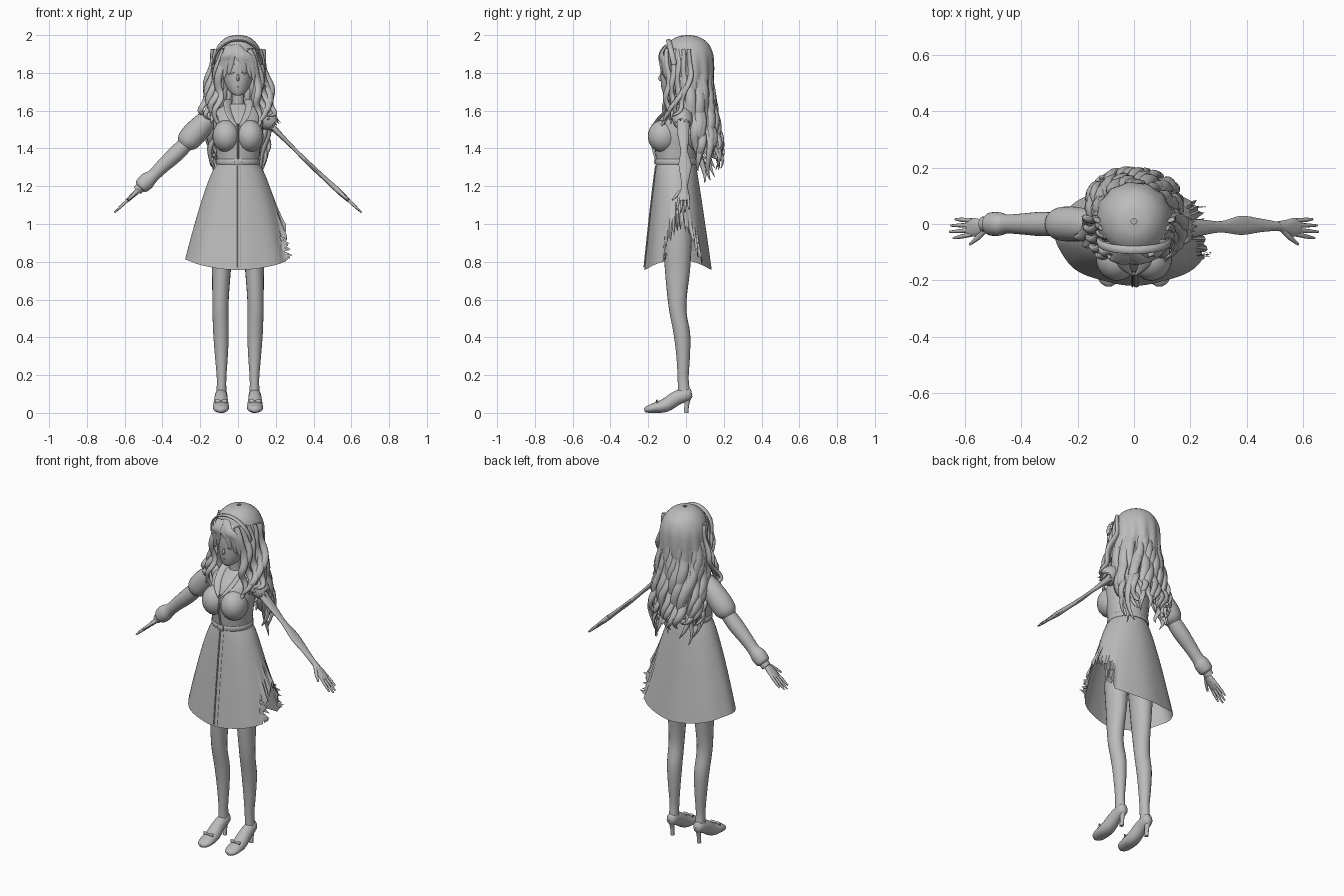
import bpy, bmesh, math, random
from mathutils import Vector

random.seed(4)
X, Y, Z = Vector((1, 0, 0)), Vector((0, 1, 0)), Vector((0, 0, 1))

if "Cube" in bpy.data.objects:
    bpy.data.objects.remove(bpy.data.objects["Cube"])

grey = bpy.data.materials.new("plain grey")
grey.use_nodes = True
grey.diffuse_color = (.5, .5, .5, 1)
grey.node_tree.nodes["Principled BSDF"].inputs["Base Color"].default_value = grey.diffuse_color


def finish(name, bm, angle=50, outward=True):
    if outward:
        bmesh.ops.recalc_face_normals(bm, faces=bm.faces)
    mesh = bpy.data.meshes.new(name)
    bm.to_mesh(mesh)
    bm.free()
    obj = bpy.data.objects.new(name, mesh)
    bpy.context.collection.objects.link(obj)
    mesh.materials.append(grey)
    bpy.ops.object.select_all(action='DESELECT')
    obj.select_set(True)
    bpy.context.view_layer.objects.active = obj
    bpy.ops.object.shade_smooth_by_angle(angle=math.radians(angle))
    return obj


def smooth_path(pts, sub):
    """Catmull-Rom through points of any dimension."""
    out, last = [], len(pts) - 1
    for i in range(last):
        quad = (pts[max(i - 1, 0)], pts[i], pts[i + 1], pts[min(i + 2, last)])
        for k in range(sub):
            t = k / sub
            out.append([b + t * (c - a) / 2 + t * t * (2 * a - 5 * b + 4 * c - d) / 2
                        + t ** 3 * (3 * (b - c) + d - a) / 2 for a, b, c, d in zip(*quad)])
    return out + [list(pts[-1])]


def skin_rings(bm, rings, caps=True):
    for low, high in zip(rings, rings[1:]):
        for i in range(len(low)):
            j = (i + 1) % len(low)
            bm.faces.new((low[i], low[j], high[j], high[i]))
    if caps:
        bm.faces.new(rings[0][::-1])
        bm.faces.new(rings[-1])


def sweep(bm, pts, side=X, level=False, n=16, sub=4, caps=True):
    """Ellipse swept along (x, y, z, half width, half depth) points."""
    path, rings = smooth_path(pts, sub), []
    for i, p in enumerate(path):
        ahead, behind = path[min(i + 1, len(path) - 1)], path[max(i - 1, 0)]
        t = Z if level else (Vector(ahead[:3]) - Vector(behind[:3])).normalized()
        u = (side - t * side.dot(t)).normalized()
        v = t.cross(u)
        ring = []
        for k in range(n):
            a = math.tau * k / n
            ring.append(bm.verts.new(Vector(p[:3]) + u * p[3] * math.cos(a) + v * p[4] * math.sin(a)))
        rings.append(ring)
    skin_rings(bm, rings, caps)
    return rings


def part(name, pts, **options):
    bm = bmesh.new()
    sweep(bm, pts, **options)
    return finish(name, bm)


def flip(pts, s):
    return [(s * p[0], *p[1:]) for p in pts]


def lock(bm, pts, r, wave=0, phase=0, side=X, flat=.6):
    """Tapered, wavy lock of hair."""
    path = smooth_path(pts, 7)
    out = []
    for i, (x, y, z) in enumerate(path):
        t = i / (len(path) - 1)
        w = wave * min(1, t * 1.6)
        size = r * max(.06, math.sin(math.pi * (.18 + .82 * t)) ** .7)
        swing = phase + t * 15
        out.append((x + w * math.sin(swing), y + w * math.cos(swing), z, size, size * flat))
    sweep(bm, out, side=side, n=8, sub=1)


# Legs, shoes, heels and bows
leg = [(.07, -.04, 1.1, .07, .08), (.085, -.045, .9, .06, .075), (.088, -.045, .75, .05, .066),
       (.092, -.047, .62, .044, .052), (.093, -.042, .53, .042, .045), (.09, -.022, .42, .041, .044),
       (.088, -.015, .3, .034, .036), (.087, -.015, .18, .025, .029), (.088, -.01, .1, .027, .034)]
shoe = [(.088, .03, .105, .015, .02), (.088, .01, .1, .03, .034), (.09, -.05, .078, .035, .038),
        (.09, -.11, .04, .041, .036), (.09, -.17, .026, .042, .026), (.09, -.205, .018, .032, .018),
        (.09, -.22, .014, .012, .01)]
heel = [(.088, .012, .1, .022, .022), (.088, .005, .05, .012, .013), (.088, 0, 0, .011, .012)]
bow = [(.06, -.152, .06, .004, .011), (.076, -.155, .062, .004, .01), (.09, -.156, .062, .005, .004),
       (.104, -.155, .062, .004, .01), (.12, -.152, .06, .004, .011)]
for s, label in ((1, "left"), (-1, "right")):
    part(label + "_leg", flip(leg, s), level=True, n=20)
    part(label + "_shoe", flip(shoe, s), n=20)
    part(label + "_heel", flip(heel, s), n=12)
    part(label + "_shoe_bow", flip(bow, s), side=Y, n=8)


# Skirt, with a ragged arch torn out of its left side
def skirt_point(a, z, flare=0):
    t = max(0, 1.32 - z) / .54
    rx, ry = .11 + .175 * t ** .75 + flare, .103 + .07 * t ** .9 + flare
    fold = 1 + .012 * t * math.cos(a * 8)
    return Vector((rx * math.cos(a) * fold, -.052 + .01 * t + ry * math.sin(a) * fold, z))


bm = bmesh.new()
segments, rows = 120, 14
rings = [[] for _ in range(rows + 1)]
for k in range(segments):
    a = math.tau * k / segments
    hem, flare = .757 + .055 * math.cos(a) ** 2, 0
    off = abs((a - .12 + math.pi) % math.tau - math.pi)
    if off < .62:
        arch = 1 - .2 * (off / .62) ** 2
        hem = max(hem, arch + random.choice((-.035, .012)))
        flare = random.uniform(.0, .03)
    for r in range(rows + 1):
        f = r / rows
        rings[r].append(bm.verts.new(skirt_point(a, 1.32 + (hem - 1.32) * f, flare * f ** 4)))
skin_rings(bm, rings, caps=False)
# frayed threads hanging beside the tear
for k in range(22):
    a = random.choice((-.62, .62)) * random.uniform(.75, 1.05) + .1
    z = random.uniform(.83, .97)
    corners = [skirt_point(a, z), skirt_point(a, z - .03),
               skirt_point(a * .8, z - random.uniform(0, .03), random.uniform(.02, .045))]
    bm.faces.new([bm.verts.new(c) for c in corners])
finish("skirt", bm, outward=False)

# Front placket plates and stitch line down the skirt
for name, x, width in (("front_placket", .008, .009), ("placket_edge", -.006, .003)):
    strip = []
    for i in range(10):
        p = skirt_point(-math.pi / 2, 1.31 - .06 * i)
        strip.append((x, p.y - .003, p.z, width, .004))
    part(name, strip, level=True, n=8, sub=2)

# Bodice, bust, belt and buckle
part("bodice", [(0, -.052, 1.31, .109, .102), (0, -.055, 1.4, .118, .11), (0, -.055, 1.47, .128, .115),
                (0, -.045, 1.53, .13, .11), (0, -.03, 1.58, .13, .09), (0, -.02, 1.615, .1, .06),
                (0, -.02, 1.635, .045, .04)], level=True, n=32)
for s, label in ((1, "left"), (-1, "right")):
    bm = bmesh.new()
    bmesh.ops.create_uvsphere(bm, u_segments=24, v_segments=16, radius=1)
    bmesh.ops.scale(bm, verts=bm.verts, vec=(.073, .08, .085))
    bmesh.ops.translate(bm, verts=bm.verts, vec=(s * .062, -.122, 1.465))
    finish(label + "_bust", bm)
part("belt", [(0, -.052, 1.315, .113, .108), (0, -.052, 1.32, .116, .111), (0, -.052, 1.338, .116, .111),
              (0, -.052, 1.343, .113, .108)], level=True, n=40, sub=1)
part("belt_buckle", [(-.018, -.165, 1.329, .006, .016), (.018, -.165, 1.329, .006, .016)], side=Y, n=4, sub=1)
part("bodice_seam", [(0, -.175, 1.53, .004, .006), (0, -.18, 1.46, .004, .006), (0, -.175, 1.4, .004, .006),
                     (0, -.158, 1.34, .004, .006)], n=8)

# Neck and open lapels
part("neck", [(0, -.02, 1.6, .04, .04), (0, -.025, 1.65, .033, .034), (0, -.025, 1.74, .036, .04)], level=True)
lapel = [(.03, .03, 1.65, .014, .006), (.052, -.015, 1.65, .02, .006), (.055, -.075, 1.617, .022, .006),
         (.04, -.137, 1.565, .02, .006), (.006, -.18, 1.515, .004, .004)]
for s, label in ((1, "left"), (-1, "right")):
    part(label + "_lapel", flip(lapel, s), side=Vector((s, -.3, .3)), n=10)

# Right arm in a long puffed sleeve, left arm bare
part("right_puff_sleeve", [(-.09, -.01, 1.59, .04, .04), (-.15, -.005, 1.56, .055, .052),
                           (-.22, 0, 1.49, .062, .064), (-.265, 0, 1.44, .058, .06),
                           (-.285, 0, 1.415, .04, .04)], side=Y, n=24)
part("right_lower_sleeve", [(-.27, 0, 1.43, .04, .04), (-.33, 0, 1.37, .043, .043), (-.4, 0, 1.305, .037, .037),
                            (-.45, 0, 1.255, .034, .034), (-.48, 0, 1.23, .042, .044),
                            (-.51, 0, 1.2, .04, .04), (-.52, 0, 1.19, .024, .024)], side=Y, n=24)
part("right_cuff", [(-.512, 0, 1.198, .03, .028), (-.535, 0, 1.176, .027, .025)], side=Y)
part("left_arm", [(.12, -.015, 1.575, .035, .025), (.2, -.015, 1.495, .032, .016), (.25, -.012, 1.445, .027, .012),
                  (.31, -.01, 1.385, .02, .01), (.38, -.005, 1.315, .034, .012), (.45, -.005, 1.25, .024, .012),
                  (.51, -.008, 1.195, .016, .014), (.53, -.01, 1.176, .016, .014)], side=Y)
bm = bmesh.new()
cloth = sweep(bm, [(.08, -.015, 1.6, .04, .03), (.13, -.018, 1.575, .052, .05), (.165, -.018, 1.545, .052, .052),
                   (.19, -.018, 1.525, .04, .035)], side=Y, n=24, caps=False)
for i, v in enumerate(cloth[-1]):
    v.co += Vector((.6, 0, -.6)) * random.uniform(.01, .03) * (i % 2 * 2 - 1)
finish("torn_left_sleeve", bm)

# Hands: palm, four fingers and thumb
for s, label in ((1, "left"), (-1, "right")):
    bm = bmesh.new()

    def along(d, y, a, b):
        return (s * (.51 + .73 * d), y, 1.195 - .68 * d, a, b)

    sweep(bm, [along(0, -.006, .016, .014), along(.04, -.01, .025, .014), along(.075, -.012, .033, .012),
               along(.11, -.012, .03, .009)], side=Y, n=12)
    for i in range(4):
        y = -.037 + i * .0165
        reach = (.18, .198, .192, .17)[i]
        sweep(bm, [along(.09, y, .008, .008), along(.14, y * 1.2, .0075, .008), along(reach, y * 1.35, .004, .004)],
              side=Y, n=8)
    sweep(bm, [along(.025, -.02, .011, .01), along(.06, -.048, .01, .009), along(.1, -.072, .005, .005)],
          side=Y, n=8)
    finish(label + "_hand", bm)

# Head, nose, closed eyes, brows and mouth
part("head", [(0, -.1, 1.68, .012, .014), (0, -.078, 1.695, .04, .045), (0, -.05, 1.735, .066, .082),
              (0, -.035, 1.79, .082, .1), (0, -.025, 1.85, .09, .11), (0, -.02, 1.91, .088, .1),
              (0, 0, 1.97, .045, .06)], level=True, n=32)
part("nose", [(0, -.13, 1.795, .004, .004), (0, -.138, 1.77, .007, .01), (0, -.125, 1.758, .005, .004)], n=10)
part("mouth", [(-.014, -.122, 1.727, .003, .002), (0, -.128, 1.726, .004, .003), (.014, -.122, 1.727, .003, .002)],
     side=Y, n=6)
for s, label in ((1, "left"), (-1, "right")):
    for name, z, dip in (("_eyelid", 1.805, -.008), ("_brow", 1.845, .006)):
        curve = [(s * .018, -.131, z, .004, .003), (s * .04, -.122, z + dip, .005, .004),
                 (s * .063, -.102, z, .004, .002)]
        part(label + name, curve, side=Y, n=6)

# Hair cap with strand ridges, opened for the face and running down the back
bm = bmesh.new()
sweep(bm, [(0, .01, 2, .01, .01), (0, .01, 1.99, .058, .06), (0, .012, 1.955, .1, .107), (0, .016, 1.9, .127, .127),
           (0, .018, 1.84, .135, .13), (0, .018, 1.76, .137, .126), (0, .02, 1.68, .13, .115),
           (0, .04, 1.58, .12, .1), (0, .07, 1.46, .11, .085)], level=True, n=84, caps=False)
for v in bm.verts:
    a = math.atan2(v.co.y, v.co.x)
    ridge = 1 + .035 * math.sin(a * 14 + v.co.z * 5) * min(1, max(0, (1.93 - v.co.z) * 6))
    v.co.x *= ridge
    v.co.y *= ridge


def over_face(f):
    c = f.calc_center_median()
    return c.y < (-.055 if c.z > 1.72 else .04) and c.z < 1.935


bmesh.ops.delete(bm, geom=[f for f in bm.faces if over_face(f)], context='FACES')
finish("hair_cap", bm, 70)
part("headband", [(.128 * math.cos(a), -.062 - .03 * math.sin(a), 1.845 + .128 * math.sin(a), .014, .006)
                  for a in (math.pi * i / 12 for i in range(13))], side=Y, n=8, sub=2)

# Long wavy locks down the back, in two layers
bm = bmesh.new()
for layer in range(2):
    for i in range(15):
        a = math.radians(-28 + 236 * (i + layer / 2) / 14.5)
        x, y = math.cos(a), math.sin(a)
        end = random.uniform(1.2, 1.36) + layer * .07
        lock(bm, [(x * .115, .015 + y * .11, 1.86), (x * .135, .02 + y * .115, 1.72),
                  (x * .145, .05 + y * .105, 1.57), (x * .15, .085 + y * .095, 1.42),
                  (x * .125, .105 + y * .08, end)],
             random.uniform(.022, .032), .015, random.uniform(0, 6), Vector((-y, x, 0)))
finish("back_locks", bm, 70)

# Locks framing the face and falling on the shoulders
bm = bmesh.new()
for s in (1, -1):
    for i in range(5):
        out, back = .018 * i, .03 * i
        lock(bm, [(s * (.06 + out), -.105 + back, 1.925), (s * (.096 + out * .6), -.1 + back, 1.82),
                  (s * (.1 + out), -.095 + back * .8, 1.7), (s * (.115 + out), -.105 + back * .5, 1.6),
                  (s * (.09 + out), -.13 + back * .6, 1.49 + .02 * i)],
             .022, .014, i * 1.7 + s, Vector((1, s * .5, 0)))
finish("front_locks", bm, 70)

# Fringe swept from the parting to both sides
bm = bmesh.new()
for s, tips in ((1, (.035, .065, .085)), (-1, (.05, .075, .09))):
    for i, tip in enumerate(tips):
        lock(bm, [(-.03 + s * .012 * i, -.102, 1.945), (s * tip * .5 - .015, -.13, 1.9),
                  (s * tip * .85, -.14 + tip * .25, 1.855), (s * tip, -.142 + tip * .45, 1.79 - .02 * i)],
             .026, side=Vector((1, s * .4, .3)), flat=.35)
finish("fringe", bm, 70)
